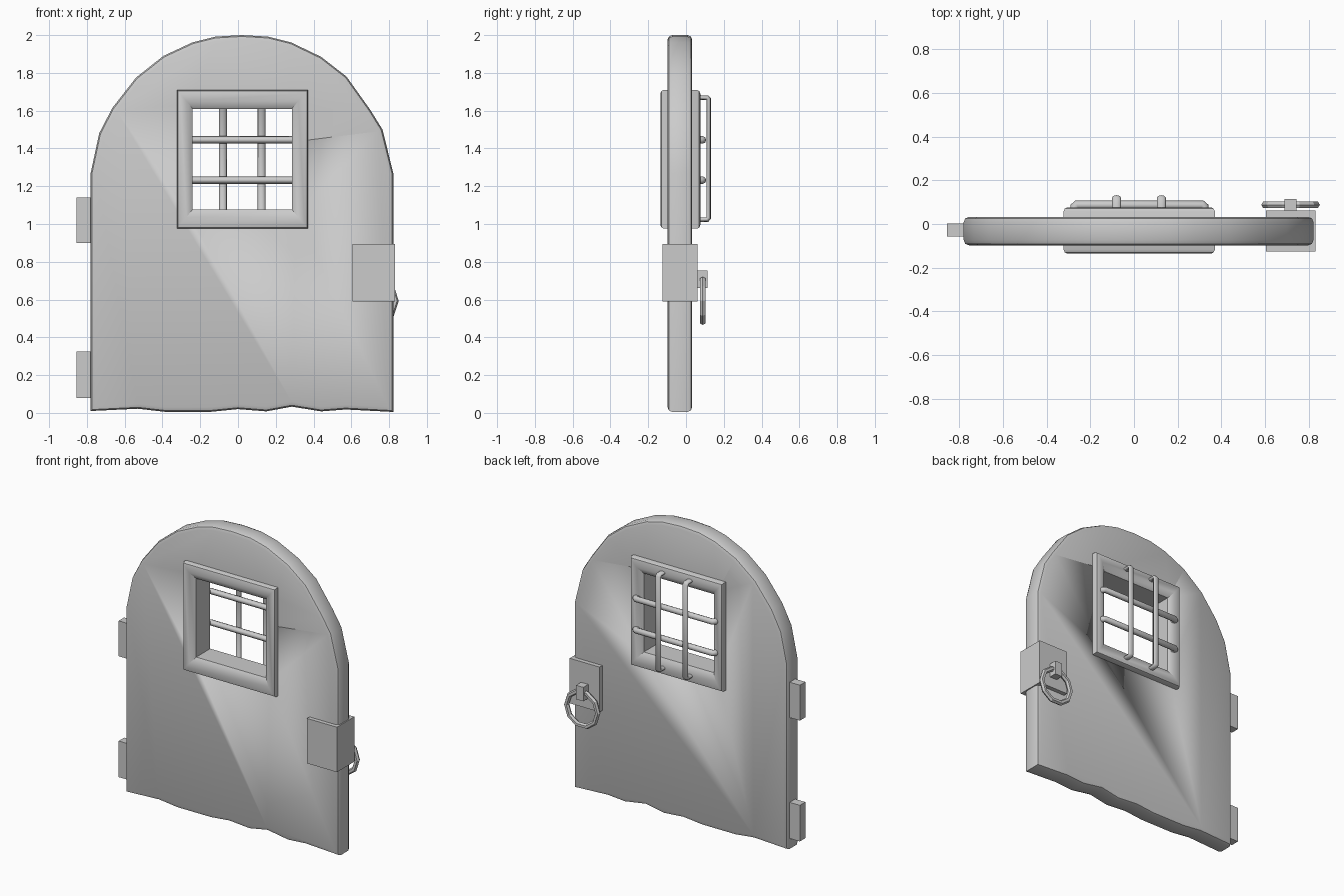
import bpy, bmesh, math

if "Cube" in bpy.data.objects:
    bpy.data.objects.remove(bpy.data.objects["Cube"])


def finish(name, bm, angle=40):
    bmesh.ops.recalc_face_normals(bm, faces=bm.faces)
    me = bpy.data.meshes.new(name)
    bm.to_mesh(me)
    bm.free()
    ob = bpy.data.objects.new(name, me)
    bpy.context.collection.objects.link(ob)
    smooth(ob, angle)
    return ob


def smooth(ob, angle=40):
    bpy.ops.object.select_all(action='DESELECT')
    bpy.context.view_layer.objects.active = ob
    ob.select_set(True)
    bpy.ops.object.shade_smooth_by_angle(angle=math.radians(angle))


def box(name, x0, x1, y0, y1, z0, z1):
    bm = bmesh.new()
    bmesh.ops.create_cube(bm, size=1)
    for v in bm.verts:
        v.co = ((x0 + x1) / 2 + v.co.x * (x1 - x0),
                (y0 + y1) / 2 + v.co.y * (y1 - y0),
                (z0 + z1) / 2 + v.co.z * (z1 - z0))
    return finish(name, bm)


def bar(name, points, radius):
    # round rod swept along a path
    cu = bpy.data.curves.new(name, 'CURVE')
    cu.dimensions = '3D'
    cu.bevel_depth = radius
    cu.bevel_resolution = 2
    cu.use_fill_caps = True
    sp = cu.splines.new('POLY')
    sp.points.add(len(points) - 1)
    for p, co in zip(sp.points, points):
        p.co = (*co, 1)
    ob = bpy.data.objects.new(name, cu)
    bpy.context.collection.objects.link(ob)
    bpy.ops.object.select_all(action='DESELECT')
    bpy.context.view_layer.objects.active = ob
    ob.select_set(True)
    bpy.ops.object.convert(target='MESH')
    ob = bpy.context.object
    smooth(ob, 50)
    return ob


# Door slab: arched top, worn wavy bottom, rounded rim
outline = [(-.78, .01), (-.78, 1.27), (-.735, 1.48), (-.665, 1.615), (-.54, 1.775),
           (-.395, 1.89), (-.24, 1.962), (-.12, 1.992), (.02, 2), (.16, 1.992),
           (.28, 1.962), (.44, 1.885), (.575, 1.78), (.70, 1.605), (.765, 1.5),
           (.822, 1.27), (.822, .005), (.57, .018), (.44, .008), (.285, .033),
           (.15, .008), (0, .02), (-.14, .006), (-.39, .006), (-.53, .022)]
bm = bmesh.new()
face = bm.faces.new([bm.verts.new((x, -.098, z)) for x, z in outline])
ext = bmesh.ops.extrude_face_region(bm, geom=[face], use_keep_orig=True)
for v in ext['geom']:
    if isinstance(v, bmesh.types.BMVert):
        v.co.y = .033
bmesh.ops.recalc_face_normals(bm, faces=bm.faces)
rim = [e for e in bm.edges if abs(e.verts[0].co.y - e.verts[1].co.y) < 1e-5]
bmesh.ops.bevel(bm, geom=rim, offset=.025, segments=2, profile=.5, affect='EDGES')
door = finish("door_slab", bm)

# Window opening through the slab
cutter = box("window_cutter", -.26, .305, -.3, .3, 1.055, 1.63)
mod = door.modifiers.new("window", 'BOOLEAN')
mod.object = cutter
mod.solver = 'EXACT'
bpy.context.view_layer.objects.active = door
bpy.ops.object.modifier_apply(modifier=mod.name)
bpy.data.objects.remove(cutter)

# Window frame: moulded profile swept round a rectangle, mitred corners
outer = [(-.322, .975), (.37, .975), (.37, 1.71), (-.322, 1.71)]
inner = [(-.24, 1.077), (.285, 1.077), (.285, 1.61), (-.24, 1.61)]
profile = [(0, -.118), (.06, -.13), (.2, -.136), (.6, -.132), (1, -.105),
           (1, .045), (.6, .072), (.2, .076), (.06, .07), (0, .058)]
bm = bmesh.new()
rings = [[bm.verts.new((o[0] + (i[0] - o[0]) * t, y, o[1] + (i[1] - o[1]) * t))
          for t, y in profile] for o, i in zip(outer, inner)]
n = len(profile)
for c in range(4):
    a, b = rings[c], rings[(c + 1) % 4]
    for k in range(n):
        j = (k + 1) % n
        bm.faces.new((a[k], a[j], b[j], b[k]))
finish("window_frame", bm)

# Window bars on the back: flattened upright staples and round cross bars
for x in (-.08, .125):
    up = bar("upright_bar", [(0, .06, 1.023), (0, .112, 1.023), (0, .120, 1.032),
                             (0, .120, 1.66), (0, .112, 1.669), (0, .06, 1.669)], .013)
    up.scale.x = 1.6
    up.location.x = x
for z in (1.445, 1.232):
    bar("cross_bar", [(-.272, .06, z), (-.272, .08, z), (-.262, .088, z),
                      (.312, .088, z), (.322, .08, z), (.322, .06, z)], .02)

# Hinges on the left edge
for z0, z1 in ((.08, .325), (.9, 1.14)):
    box("hinge", -.856, -.75, -.057, .002, z0, z1)

# Latch plate wrapped round the right edge, with ring holder
box("latch_plate", .605, .83, -.125, .062, .59, .895)
box("ring_holder", .69, .745, .05, .115, .66, .755)

# Ring handle
bpy.ops.mesh.primitive_torus_add(major_segments=10, minor_segments=6, major_radius=.117,
                                 minor_radius=.017, location=(.717, .088, .593),
                                 rotation=(math.pi / 2, 0, 0))
ring = bpy.context.object
ring.name = "ring_handle"
smooth(ring, 30)
